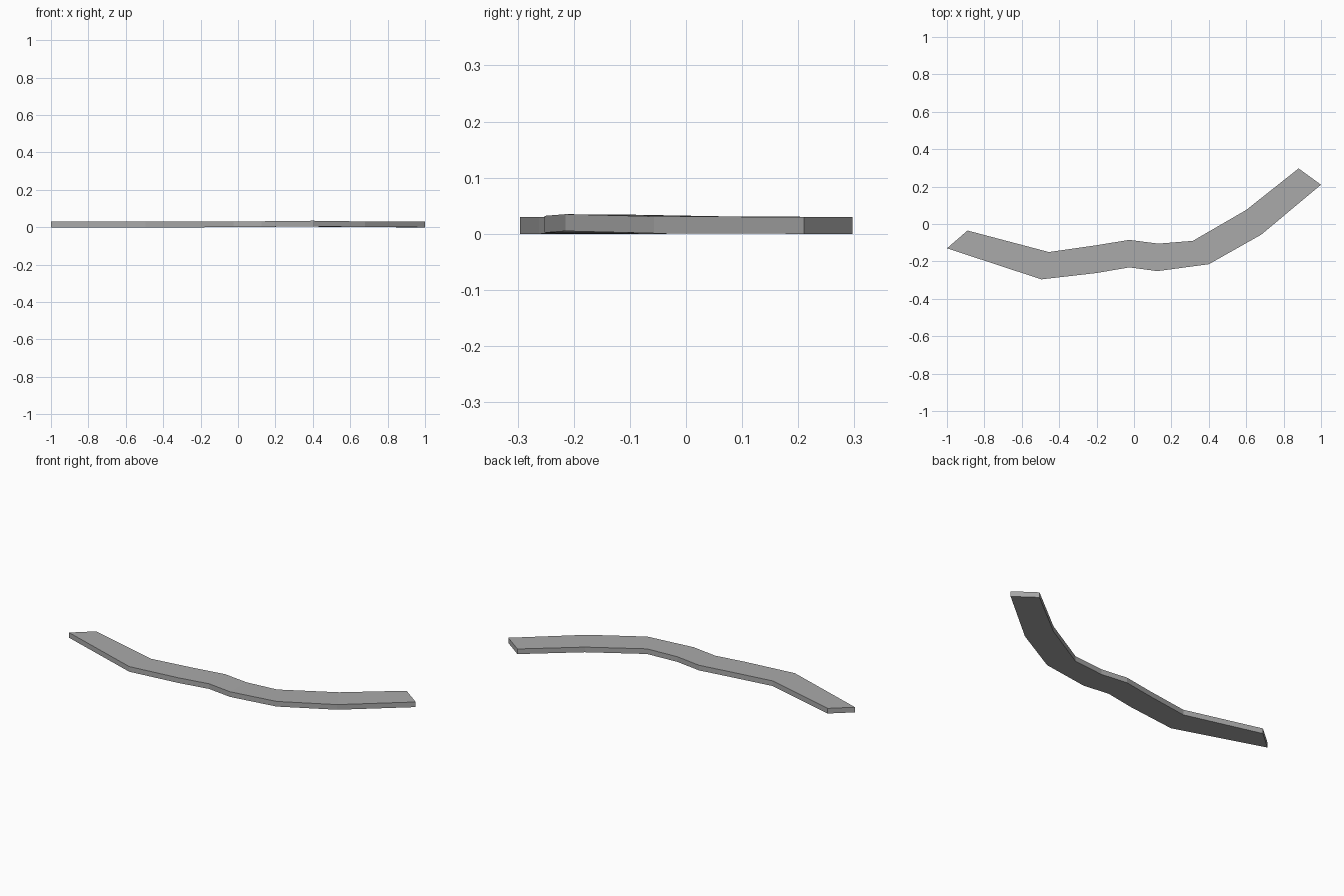
import bpy, bmesh

if "Cube" in bpy.data.objects:
    bpy.data.objects.remove(bpy.data.objects["Cube"])

THICKNESS = 0.03

# Stations along the strip: back edge x, y, front edge x, y, back and front base heights
stations = [
    (-0.89, -0.035, -1.00, -0.13, 0.0, 0.0),
    (-0.455, -0.15, -0.495, -0.296, 0.0, 0.0),
    (-0.21, -0.115, -0.20, -0.262, 0.0, 0.0),
    (-0.025, -0.085, -0.025, -0.232, 0.001, 0.001),
    (0.13, -0.105, 0.125, -0.252, 0.002, 0.002),
    (0.315, -0.09, 0.40, -0.215, 0.004, 0.005),
    (0.60, 0.075, 0.68, -0.057, 0.001, 0.001),
    (0.88, 0.297, 1.00, 0.21, 0.0, 0.0),
]

grey = bpy.data.materials.new("plain grey")
grey.diffuse_color = (0.4, 0.4, 0.4, 1)
grey.use_nodes = True
grey.node_tree.nodes["Principled BSDF"].inputs["Base Color"].default_value = grey.diffuse_color

# Four-cornered rings joined into a bent flat strip
bm = bmesh.new()
rings = []
for bx, by, fx, fy, bz, fz in stations:
    rings.append([bm.verts.new(p) for p in (
        (bx, by, bz), (fx, fy, fz),
        (fx, fy, fz + THICKNESS), (bx, by, bz + THICKNESS))])
for a, b in zip(rings, rings[1:]):
    for i in range(4):
        j = (i + 1) % 4
        bm.faces.new((a[i], a[j], b[j], b[i]))
# End caps
bm.faces.new(rings[0])
bm.faces.new(rings[-1])
bmesh.ops.recalc_face_normals(bm, faces=bm.faces)

mesh = bpy.data.meshes.new("curved_path")
bm.to_mesh(mesh)
bm.free()
mesh.materials.append(grey)
path = bpy.data.objects.new("curved_path", mesh)
bpy.context.collection.objects.link(path)
